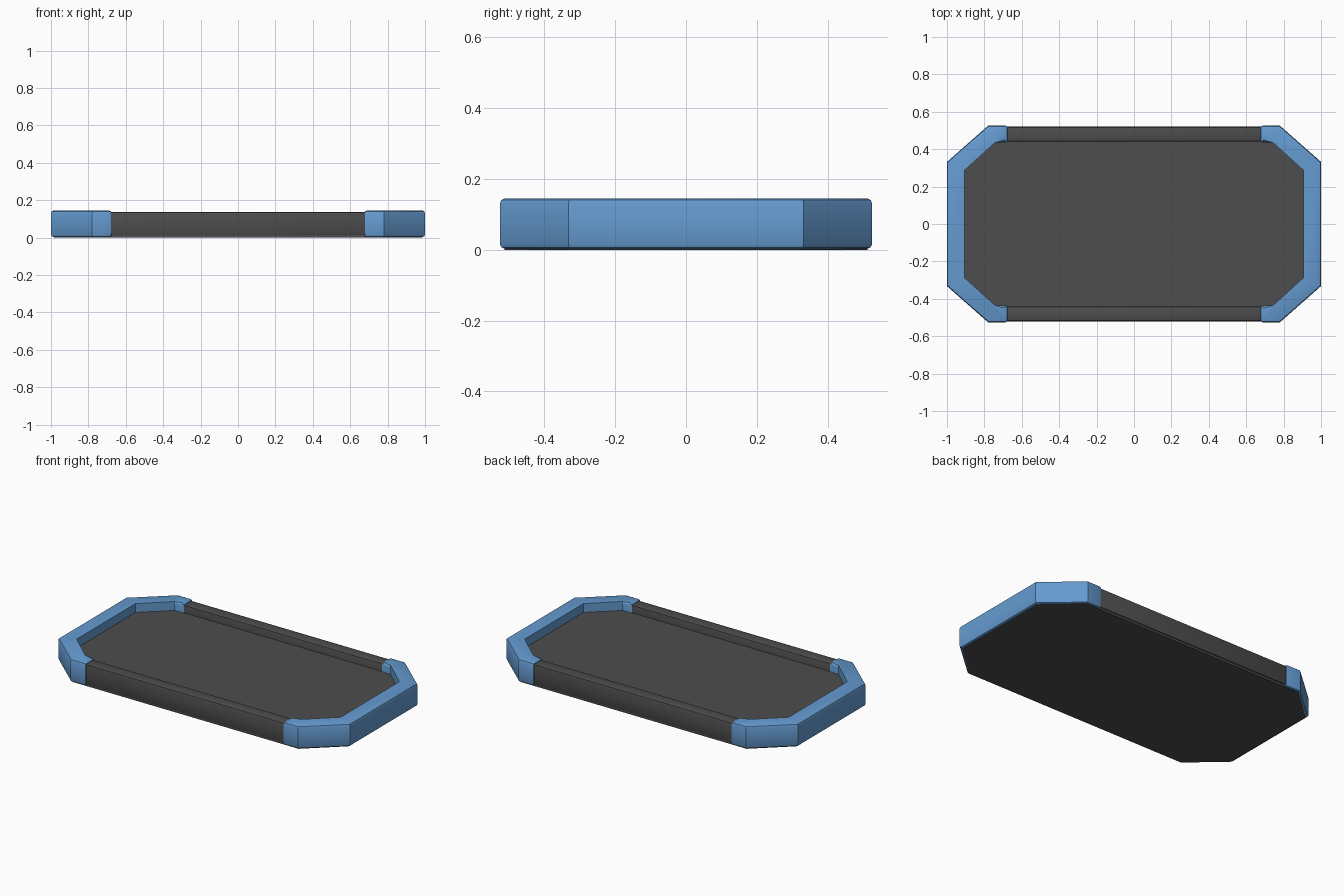
import bpy, bmesh, math

if "Cube" in bpy.data.objects:
    bpy.data.objects.remove(bpy.data.objects["Cube"])


def material(name, rgb):
    m = bpy.data.materials.new(name)
    m.diffuse_color = (*rgb, 1)
    m.use_nodes = True
    m.node_tree.nodes["Principled BSDF"].inputs["Base Color"].default_value = m.diffuse_color
    return m


BLUE = material("blue", (0.13, 0.33, 0.64))
DARK = material("dark grey", (0.074, 0.074, 0.074))


def prism(name, outline, z0, z1, mat, bevel, keep_sharp=lambda co: False):
    """Extrude an outline; bevel every hard edge except those lying on keep_sharp points."""
    bm = bmesh.new()
    base = bm.faces.new([bm.verts.new((x, y, z0)) for x, y in outline])
    top = bmesh.ops.extrude_face_region(bm, geom=[base])
    for v in top["geom"]:
        if isinstance(v, bmesh.types.BMVert):
            v.co.z = z1
    bmesh.ops.recalc_face_normals(bm, faces=bm.faces)
    edges = [e for e in bm.edges
             if e.calc_face_angle(0) > math.radians(60)
             and not all(keep_sharp(v.co) for v in e.verts)]
    if bevel:
        bmesh.ops.bevel(bm, geom=edges, offset=bevel, segments=2, profile=0.5,
                        affect='EDGES', clamp_overlap=True)
    bmesh.ops.recalc_face_normals(bm, faces=bm.faces)
    me = bpy.data.meshes.new(name)
    bm.to_mesh(me)
    bm.free()
    me.materials.append(mat)
    ob = bpy.data.objects.new(name, me)
    bpy.context.collection.objects.link(ob)
    bpy.context.view_layer.objects.active = ob
    ob.select_set(True)
    bpy.ops.object.shade_smooth_by_angle(angle=math.radians(30))
    ob.select_set(False)
    return ob


# Octagonal tray floor
quarter = [(0.985, 0.325), (0.775, 0.513)]
plate = (quarter + [(-x, y) for x, y in quarter[::-1]]
         + [(-x, -y) for x, y in quarter] + [(x, -y) for x, y in quarter[::-1]])
prism("tray_floor", plate, 0.0, 0.09, DARK, 0)

# C-shaped end rims
outer = [(0.675, 0.526), (0.78, 0.526), (1.0, 0.332)]
inner = [(0.905, 0.288), (0.742, 0.436), (0.675, 0.436)]
rim = (outer + [(x, -y) for x, y in outer[::-1]]
       + [(x, -y) for x, y in inner[::-1]] + inner)


def is_inner(co):
    return abs(co.y) < 0.45 and abs(co.x) < 0.95


for side, s in (("right", 1), ("left", -1)):
    prism(side + "_end_rim", [(s * x, y) for x, y in rim], 0.003, 0.145, BLUE, 0.014,
          lambda co: is_inner(co) and abs(co.x) > 0.7)

# Long side rails between the rims
for side, s in (("back", 1), ("front", -1)):
    prism(side + "_rail", [(-0.7, s * 0.441), (0.7, s * 0.441), (0.7, s * 0.52), (-0.7, s * 0.52)],
          0.012, 0.137, DARK, 0.01)
